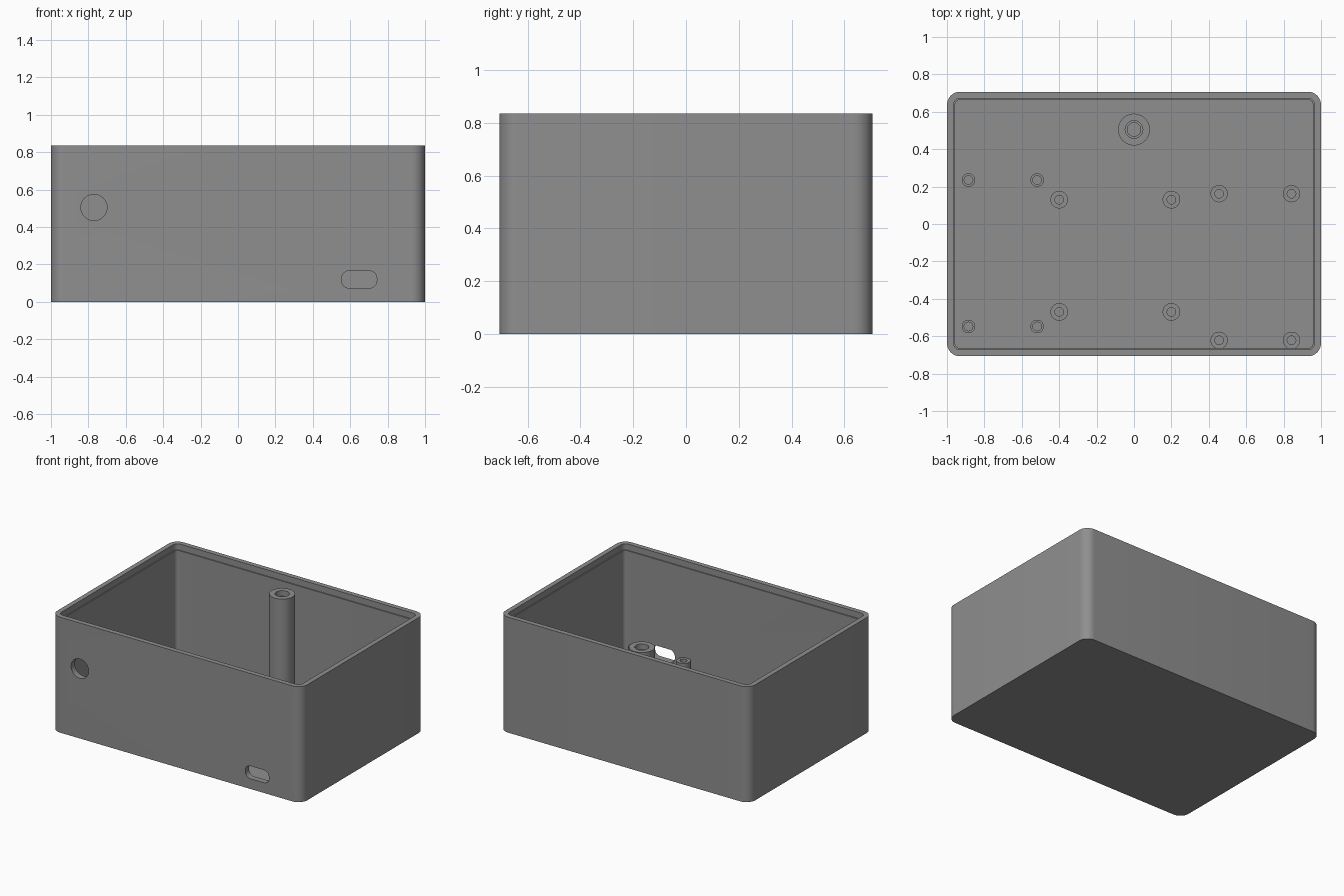
import bpy, bmesh, math

if "Cube" in bpy.data.objects:
    bpy.data.objects.remove(bpy.data.objects["Cube"])

grey = bpy.data.materials.new("mid_grey")
grey.diffuse_color = (0.275, 0.275, 0.275, 1)
grey.use_nodes = True
grey.node_tree.nodes["Principled BSDF"].inputs["Base Color"].default_value = grey.diffuse_color

HX, HY, HEIGHT, FLOOR, LEDGE = 1.0, 0.707, 0.835, 0.04, 0.79


def rounded_rect(hx, hy, r, steps=10):
    """Outline of a rectangle with rounded corners, counter-clockwise."""
    pts = []
    for i, (sx, sy) in enumerate([(1, 1), (-1, 1), (-1, -1), (1, -1)]):
        for k in range(steps + 1):
            a = math.pi / 2 * (i + k / steps)
            pts.append((sx * (hx - r) + r * math.cos(a),
                        sy * (hy - r) + r * math.sin(a)))
    return pts


def circle(r, n=40):
    return [(r * math.cos(2 * math.pi * i / n), r * math.sin(2 * math.pi * i / n))
            for i in range(n)]


def loft(name, rings):
    """Skin a stack of (outline, z) rings and cap both ends."""
    bm = bmesh.new()
    loops = [[bm.verts.new((x, y, z)) for x, y in pts] for pts, z in rings]
    n = len(loops[0])
    for a, b in zip(loops, loops[1:]):
        for i in range(n):
            j = (i + 1) % n
            bm.faces.new((a[i], a[j], b[j], b[i]))
    bm.faces.new(loops[0][::-1])
    bm.faces.new(loops[-1])
    bmesh.ops.recalc_face_normals(bm, faces=bm.faces)
    me = bpy.data.meshes.new(name)
    bm.to_mesh(me)
    bm.free()
    ob = bpy.data.objects.new(name, me)
    bpy.context.collection.objects.link(ob)
    me.materials.append(grey)
    return ob


def smooth(ob):
    bpy.ops.object.select_all(action='DESELECT')
    ob.select_set(True)
    bpy.context.view_layer.objects.active = ob
    bpy.ops.object.shade_smooth_by_angle(angle=math.radians(30))


# Open box with a narrow ledge for the lid
outer = rounded_rect(HX, HY, 0.07)
rim = rounded_rect(HX - 0.035, HY - 0.035, 0.035)
inner = rounded_rect(HX - 0.043, HY - 0.043, 0.027)
box = loft("enclosure_box", [(outer, 0), (outer, HEIGHT), (rim, HEIGHT),
                             (rim, LEDGE), (inner, LEDGE), (inner, FLOOR)])


# Openings through the front wall
def cut_front(name, outline, x, z):
    cutter = loft(name, [(outline, -0.08), (outline, 0.08)])
    cutter.rotation_euler = (math.pi / 2, 0, 0)
    cutter.location = (x, -HY, z)
    cutter.hide_render = True
    cutter.hide_set(True)
    mod = box.modifiers.new(name, 'BOOLEAN')
    mod.operation = 'DIFFERENCE'
    mod.solver = 'EXACT'
    mod.object = cutter
    return cutter


cutters = [cut_front("round_hole_cutter", circle(0.07, 48), -0.77, 0.505),
           cut_front("slot_cutter", rounded_rect(0.094, 0.046, 0.04), 0.648, 0.12)]
bpy.context.view_layer.objects.active = box
for mod in list(box.modifiers):
    bpy.ops.object.modifier_apply(modifier=mod.name)
for c in cutters:
    bpy.data.objects.remove(c)
smooth(box)


# Hollow standoffs rising from the floor
def standoff(name, x, y, r, hole, top, bore=None):
    rings = [(circle(r), FLOOR - 0.01), (circle(r), top)]
    if bore:  # wider recess at the mouth of the hole
        rings += [(circle(bore), top), (circle(bore), top - 0.04)]
        rings += [(circle(hole), top - 0.04)]
    else:
        rings += [(circle(hole), top)]
    rings.append((circle(hole), FLOOR + 0.005))
    ob = loft(name, rings)
    ob.location = (x, y, 0)
    smooth(ob)


standoff("lid_screw_post", 0, 0.505, 0.085, 0.036, LEDGE, bore=0.047)
groups = [("left_board_post", (-0.885, -0.518), (0.235, -0.548), 0.036, 0.023),
          ("middle_board_post", (-0.4, 0.2), (0.13, -0.47), 0.047, 0.023),
          ("right_board_post", (0.455, 0.842), (0.162, -0.622), 0.046, 0.023)]
for name, xs, ys, r, hole in groups:
    for x in xs:
        for y in ys:
            standoff(name, x, y, r, hole, 0.14)
